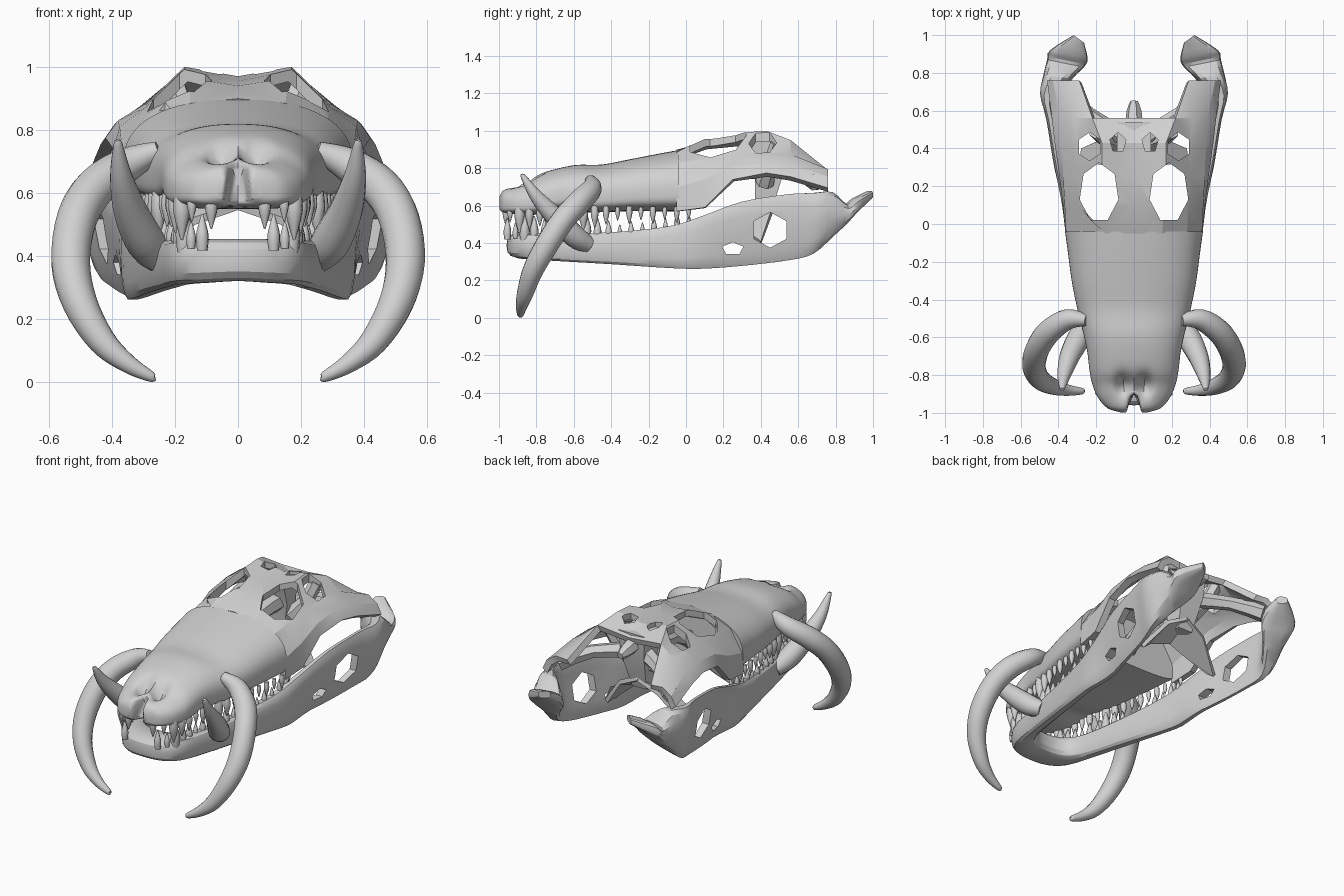
import bpy, bmesh
from math import sin, cos, pi, exp, copysign, radians
from mathutils import Vector

cube = bpy.data.objects.get("Cube")
if cube:
    bpy.data.objects.remove(cube)

bone = bpy.data.materials.new("bone_grey")
bone.use_nodes = True
shade = (0.64, 0.64, 0.64, 1)
bone.diffuse_color = shade
bone.node_tree.nodes["Principled BSDF"].inputs["Base Color"].default_value = shade


def make(name, bm):
    bmesh.ops.recalc_face_normals(bm, faces=bm.faces)
    mesh = bpy.data.meshes.new(name)
    bm.to_mesh(mesh)
    bm.free()
    mesh.materials.append(bone)
    ob = bpy.data.objects.new(name, mesh)
    bpy.context.collection.objects.link(ob)
    return ob


def skin(bm, rings, closed=True, caps=True):
    rows = [[bm.verts.new(p) for p in ring] for ring in rings]
    n = len(rows[0])
    for a, b in zip(rows, rows[1:]):
        for i in range(n if closed else n - 1):
            j = (i + 1) % n
            bm.faces.new((a[i], a[j], b[j], b[i]))
    if closed and caps:
        bm.faces.new(rows[0])
        bm.faces.new(rows[-1])
    return rows


def resample(rows, steps):
    # Catmull-Rom through tuples of any length
    pts = [Vector(r) for r in rows]
    out = []
    for i in range(len(pts) - 1):
        p0, p1, p2 = pts[max(i - 1, 0)], pts[i], pts[i + 1]
        p3 = pts[min(i + 2, len(pts) - 1)]
        for k in range(steps):
            t = k / steps
            out.append(p1 + (p2 - p0) * (t / 2)
                       + (p0 * 2 - p1 * 5 + p2 * 4 - p3) * (t * t / 2)
                       + (p1 * 3 - p0 - p2 * 3 + p3) * (t ** 3 / 2))
    return out + [pts[-1]]


def power(v, e):
    return copysign(abs(v) ** e, v)


def tube(bm, path, steps=4, sides=12):
    pts = resample(path, steps)
    rings = []
    u = Vector((0.31, 0.52, 0.8))
    for i, p in enumerate(pts):
        d = (pts[min(i + 1, len(pts) - 1)].to_3d() - pts[max(i - 1, 0)].to_3d()).normalized()
        u = (u - d * u.dot(d)).normalized()
        v = d.cross(u)
        r = max(p[3], 0.002)
        rings.append([p.to_3d() + (u * cos(a) + v * sin(a)) * r
                      for a in (2 * pi * k / sides for k in range(sides))])
    skin(bm, rings)


def tubes(name, path, **kw):
    for side, s in (("left", 1), ("right", -1)):
        bm = bmesh.new()
        tube(bm, [(x * s, y, z, r) for x, y, z, r in path], **kw)
        finish(make(f"{side}_{name}", bm))


def finish(ob, angle=32):
    bpy.ops.object.select_all(action='DESELECT')
    ob.select_set(True)
    bpy.context.view_layer.objects.active = ob
    bpy.ops.object.shade_smooth_by_angle(angle=radians(angle))


def bake(ob):
    bpy.context.view_layer.update()
    deps = bpy.context.evaluated_depsgraph_get()
    ob.data = bpy.data.meshes.new_from_object(ob.evaluated_get(deps))
    ob.modifiers.clear()


def cut(ob, centre, size, sides, axis):
    # elliptical prism removed from a part
    bm = bmesh.new()
    bmesh.ops.create_cone(bm, cap_ends=True, segments=sides, radius1=1, radius2=1, depth=2)
    for v in bm.verts:
        x, y, z = v.co
        if axis == "x":
            x, y, z = z, x, y
        v.co = Vector((x * size[0], y * size[1], z * size[2])) + Vector(centre)
    tool = make("cutter", bm)
    tool.hide_render = True
    mod = ob.modifiers.new("hole", 'BOOLEAN')
    mod.operation = 'DIFFERENCE'
    mod.solver = 'EXACT'
    mod.object = tool
    bake(ob)
    bpy.data.objects.remove(tool)


# Snout: y, half width, bottom, top
snout_rows = [(-.998, .07, .58, .655), (-.975, .14, .562, .685), (-.92, .19, .555, .705),
              (-.85, .22, .55, .73), (-.78, .235, .555, .77), (-.68, .247, .575, .80),
              (-.58, .268, .565, .818), (-.45, .30, .565, .82), (-.3, .33, .57, .848),
              (-.15, .35, .57, .877), (-.04, .365, .57, .897)]
bm = bmesh.new()
rings = []
for y, w, b, t in resample(snout_rows, 6):
    mid = b + (t - b) * 0.36
    ring = []
    for k in range(64):
        a = 2 * pi * k / 64
        top = sin(a) > 0
        h, e = (t - mid, 0.85) if top else (mid - b, 0.5)
        x, z = w * power(cos(a), e), mid + h * power(sin(a), e)
        if top:  # twin nostril hollows
            z -= .065 * exp(-((abs(x) - .055) / .035) ** 2 - ((y + .85) / .055) ** 2)
        # cleft down the front of the nose
        cleft = .095 * exp(-(x / .03) ** 4) * max(0, 1 - (y + 1) / .12)
        ring.append((x, y + cleft, z))
    rings.append(ring)
rows = skin(bm, rings, caps=False)
front = rows[0]
for k in range(32):
    strip = [front[k], front[k + 1], front[(63 - k) % 64], front[(64 - k) % 64]]
    bm.faces.new(list(dict.fromkeys(strip)))
bm.faces.new(rows[-1])
finish(make("snout", bm), 45)

# Cranium arch: y, then x and z from the cheek edge to the midline
arch = [(-.05, (.363, .57), (.36, .70), (.28, .83), (.15, .885), (0, .899)),
        (.1, (.376, .59), (.367, .74), (.29, .85), (.16, .965), (0, .94)),
        (.25, (.395, .74), (.375, .81), (.295, .87), (.17, .987), (0, .955)),
        (.43, (.42, .775), (.38, .83), (.29, .885), (.17, 1.0), (0, .97)),
        (.56, (.435, .755), (.39, .82), (.31, .875), (.22, .95), (0, .93)),
        (.76, (.46, .695), (.43, .755), (.37, .795), (.29, .79))]
bm = bmesh.new()
for s in (1, -1):
    grid = [[(x * s, row[0], z) for x, z in row[1:]] for row in arch]
    skin(bm, grid[:-1], closed=False)
    skin(bm, [grid[-2][:-1], grid[-1]], closed=False)
bmesh.ops.remove_doubles(bm, verts=bm.verts, dist=0.001)
cranium = make("cranium", bm)
thick = cranium.modifiers.new("thickness", 'SOLIDIFY')
thick.thickness = 0.04
thick.offset = -1
bake(cranium)
for s in (1, -1):
    cut(cranium, (.185 * s, .165, .9), (.105, .16, .3), 7, "z")
    cut(cranium, (.235 * s, .41, .9), (.065, .075, .3), 6, "z")
    cut(cranium, (.085 * s, .43, .98), (.045, .055, .1), 5, "z")
finish(cranium, 25)

# Braincase, palate strip, condyle and the struts under the roof
bm = bmesh.new()
skin(bm, [[(x * w, y0 if x * c > 0 else y1, z) for x, c in ((1, 1), (1, -1), (-1, 1), (-1, -1))]
          for w, y0, y1, z in ((.09, .32, .54, .95), (.08, .37, .53, .80), (.05, .37, .46, .58))])
finish(make("braincase", bm), 25)
for name, path in (("palate_strip", [(0, -.08, .66, .05), (0, .12, .78, .05), (0, .42, .80, .06)]),
                   ("occipital_condyle", [(0, .50, .88, .05), (0, .60, .86, .04), (0, .65, .85, .02)])):
    bm = bmesh.new()
    tube(bm, path, 2, 6)
    finish(make(name, bm), 25)
tubes("quadrate", [(.07, .47, .80, .05), (.24, .58, .79, .04), (.39, .70, .73, .055)], steps=2, sides=6)
tubes("temporal_strut", [(.20, .49, .93, .04), (.16, .45, .82, .04), (.08, .42, .72, .05)], steps=1, sides=6)

# Pterygoid flanges
for side, s in (("left", 1), ("right", -1)):
    bm = bmesh.new()
    skin(bm, [[(0, .31, .57), (0, .48, .66)], [(.15 * s, .31, .52), (.14 * s, .46, .59)],
              [(.29 * s, .33, .46), (.28 * s, .40, .41)]], closed=False)
    ob = make(f"{side}_pterygoid", bm)
    ob.modifiers.new("thickness", 'SOLIDIFY').thickness = 0.025
    bake(ob)
    finish(ob, 25)

# Lower jaw: outer x y, inner x y, bottom, top
half = [(0, -.96, 0, -.77, .32, .455), (.12, -.935, .07, -.76, .315, .455),
        (.205, -.85, .13, -.72, .31, .455), (.25, -.66, .17, -.62, .30, .45),
        (.30, -.4, .22, -.38, .285, .46), (.352, -.1, .28, -.1, .265, .49),
        (.385, .08, .32, .08, .26, .545), (.425, .3, .375, .3, .275, .625),
        (.465, .55, .42, .55, .305, .665), (.5, .69, .42, .66, .34, .67),
        (.48, .79, .33, .77, .43, .675), (.46, .87, .265, .83, .50, .61),
        (.445, .92, .245, .875, .555, .64), (.32, 1.0, .265, .96, .635, .68)]
whole = [(-a, b, -c, d, e, f) for a, b, c, d, e, f in half[:0:-1]] + half
rings = []
for ox, oy, ix, iy, zb, zt in resample(whole, 3):
    ring = []
    for k in range(14):
        a = 2 * pi * k / 14
        u, v = power(cos(a), .6) / 2, power(sin(a), .75) / 2
        z = (zb + zt) / 2 + (zt - zb) * v
        # the rear branches lean inward towards their lower edge
        lean = .18 * min(0, z - .55) * min(1, max(0, oy * 5))
        ring.append(((ox + ix) / 2 + (ox - ix) * u + copysign(lean, -ox),
                     (oy + iy) / 2 + (oy - iy) * u, z))
    rings.append(ring)
bm = bmesh.new()
skin(bm, rings)
jaw = make("lower_jaw", bm)
cut(jaw, (0, .45, .47), (.7, .1, .095), 6, "x")
cut(jaw, (0, .25, .37), (.7, .06, .035), 5, "x")
finish(jaw, 28)


# Teeth follow the lip line, longest near the front
def lip(y):
    for a, b in zip(snout_rows, snout_rows[1:]):
        if y <= b[0]:
            f = (y - a[0]) / (b[0] - a[0])
            return a[1] + (b[1] - a[1]) * f
    return snout_rows[-1][1]


for name, base, way, inset, shift in (("upper_teeth", .58, -1, .025, 0), ("lower_teeth", .44, 1, .045, .03)):
    bm = bmesh.new()
    for i in range(18):
        f = i / 17
        y = -.985 + shift + f ** 1.1 * (1.0 - shift)
        size = .085 + .035 * (i in (2, 3, 8, 9)) - .02 * (i % 2)
        start = base + max(0, y + .3) * (.2 if way > 0 else 0)
        size *= 1 - .25 * f
        x = lip(y) - inset
        for s in (1, -1):
            tube(bm, [(x * s, max(y, -.96), start + way * size * h, r * size) for h, r in
                      ((-.25, .2), (.25, .25), (.65, .17), (1.1, .03))], 2, 8)
    finish(make(name, bm), 50)

# Great tusks sweep out, down and forward; lesser tusks rise from the lower jaw
tubes("great_tusk", [(.25, -.51, .735, .03), (.35, -.505, .69, .055), (.45, -.57, .62, .064),
                     (.51, -.66, .52, .064), (.53, -.75, .38, .062), (.50, -.82, .25, .055),
                     (.43, -.86, .13, .044), (.35, -.88, .06, .03), (.275, -.885, .018, .017),
                     (.262, -.886, .014, .006)], sides=16)
tubes("lesser_tusk", [(.25, -.52, .39, .045), (.29, -.6, .44, .062), (.34, -.7, .54, .054),
                      (.37, -.80, .65, .036), (.38, -.87, .755, .014), (.381, -.876, .766, .005)], sides=14)
